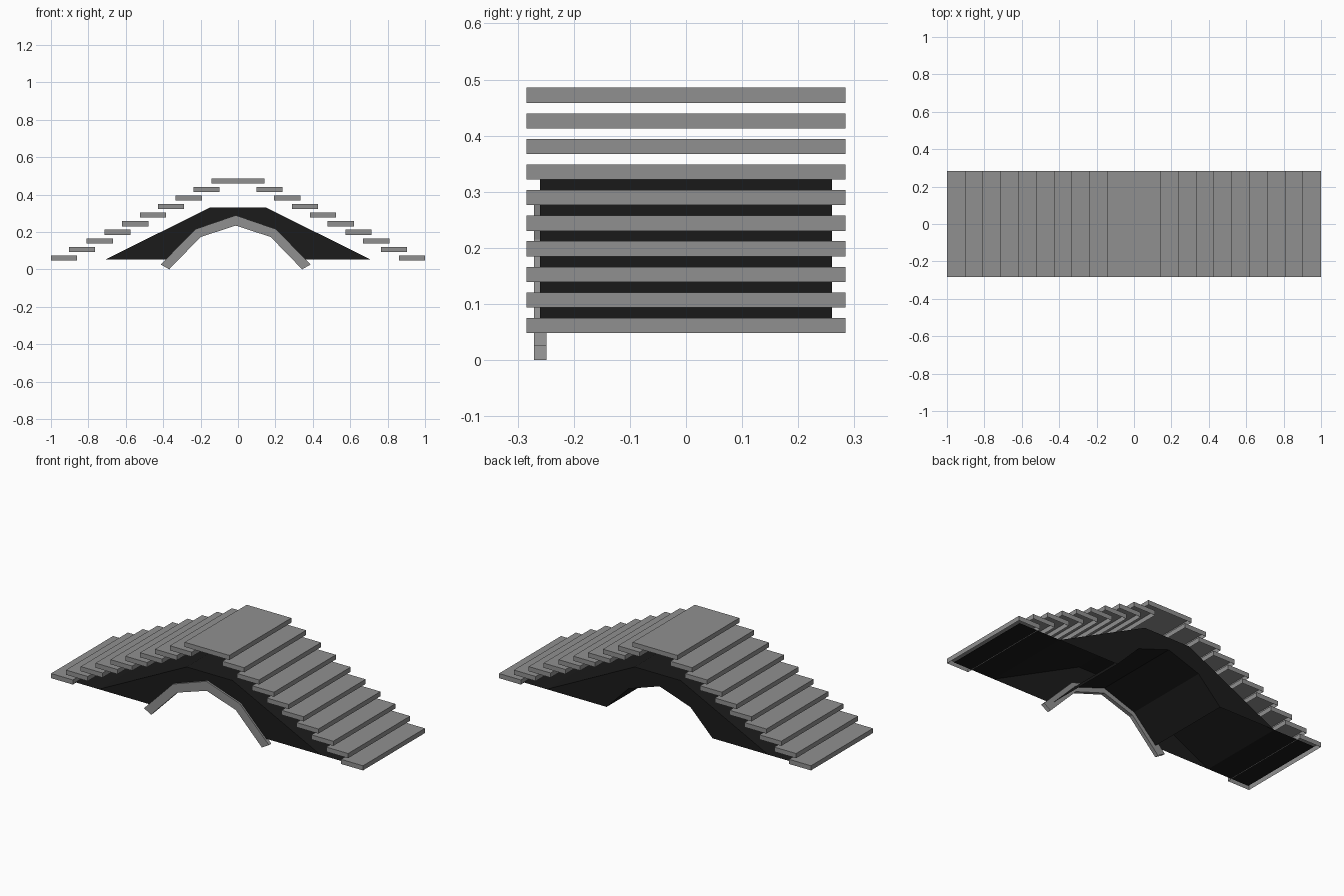
import bpy
import bmesh

cube = bpy.data.objects.get("Cube")
if cube:
    bpy.data.objects.remove(cube, do_unlink=True)


def material(name, value):
    mat = bpy.data.materials.new(name)
    mat.use_nodes = True
    colour = (value, value, value, 1)
    mat.diffuse_color = colour
    mat.node_tree.nodes["Principled BSDF"].inputs["Base Color"].default_value = colour
    return mat


def extrude_profile(name, profile, y_front, y_back, mat, is_open):
    """Extrude an (x, z) outline along y and leave out the faces chosen by is_open."""
    bm = bmesh.new()
    face = bm.faces.new([bm.verts.new((x, y_front, z)) for x, z in profile])
    result = bmesh.ops.extrude_face_region(bm, geom=[face])
    verts = [v for v in result["geom"] if isinstance(v, bmesh.types.BMVert)]
    bmesh.ops.translate(bm, verts=verts, vec=(0, y_back - y_front, 0))
    bmesh.ops.recalc_face_normals(bm, faces=bm.faces)
    bm.normal_update()
    bmesh.ops.delete(bm, geom=[f for f in bm.faces if is_open(f)], context="FACES")
    mesh = bpy.data.meshes.new(name)
    bm.to_mesh(mesh)
    bm.free()
    mesh.materials.append(mat)
    obj = bpy.data.objects.new(name, mesh)
    bpy.context.collection.objects.link(obj)


def is_underside(face):
    return face.normal.z < -0.95


def is_not_top(face):
    return face.normal.z < 0.95


def is_leg_end(face):
    return face.calc_center_median().z < 0.03


def slab(name, x0, x1, z0, z1, half_depth, mat, is_open):
    outline = [(x0, z0), (x1, z0), (x1, z1), (x0, z1)]
    extrude_profile(name, outline, -half_depth, half_depth, mat, is_open)


grey = material("grey stone", 0.28)
black = material("dark underside", 0.011)

# Hollow stair treads climbing from both ends to the top landing
HALF_DEPTH, THICK, RISE, RUN, FOOT = 0.284, 0.027, 0.0456, 0.0952, 0.048
for i in range(9):
    z = FOOT + i * RISE
    outer = 1 - i * RUN
    slab(f"left_tread_{i + 1}", outer - 0.14, outer, z, z + THICK,
         HALF_DEPTH, grey, is_underside)
    slab(f"right_tread_{i + 1}", -outer, 0.14 - outer, z, z + THICK,
         HALF_DEPTH, grey, is_underside)
top = FOOT + 9 * RISE
slab("top_landing", -0.143, 0.143, top, top + THICK, HALF_DEPTH, grey, is_underside)

# Dark bridge body, hollow underneath, with an arched opening
low, BODY_DEPTH = 0.052, 0.26
opening = [(-0.352, low), (-0.21, 0.195), (-0.012, 0.262), (0.187, 0.195), (0.327, low)]
body = [(-0.71, low)] + opening + [(0.71, low), (0.147, 0.332), (-0.147, 0.332)]
extrude_profile("bridge_body", body, -BODY_DEPTH, BODY_DEPTH, black, is_underside)

# Flat sheets running from the body under the lowest treads
slab("left_end_sheet", 0.71, 0.975, low - 0.001, low, BODY_DEPTH, black, is_not_top)
slab("right_end_sheet", -0.975, -0.71, low - 0.001, low, BODY_DEPTH, black, is_not_top)

# Stone arch trim on the front face, open at the feet
outer_arch = [(-0.413, 0.026), (-0.228, 0.215), (-0.012, 0.289), (0.203, 0.215), (0.388, 0.026)]
inner_arch = [(-0.368, 0.0), (-0.2, 0.173), (-0.012, 0.234), (0.175, 0.173), (0.343, 0.0)]
extrude_profile("front_arch_trim", outer_arch + inner_arch[::-1],
                -0.271, -0.249, grey, is_leg_end)
